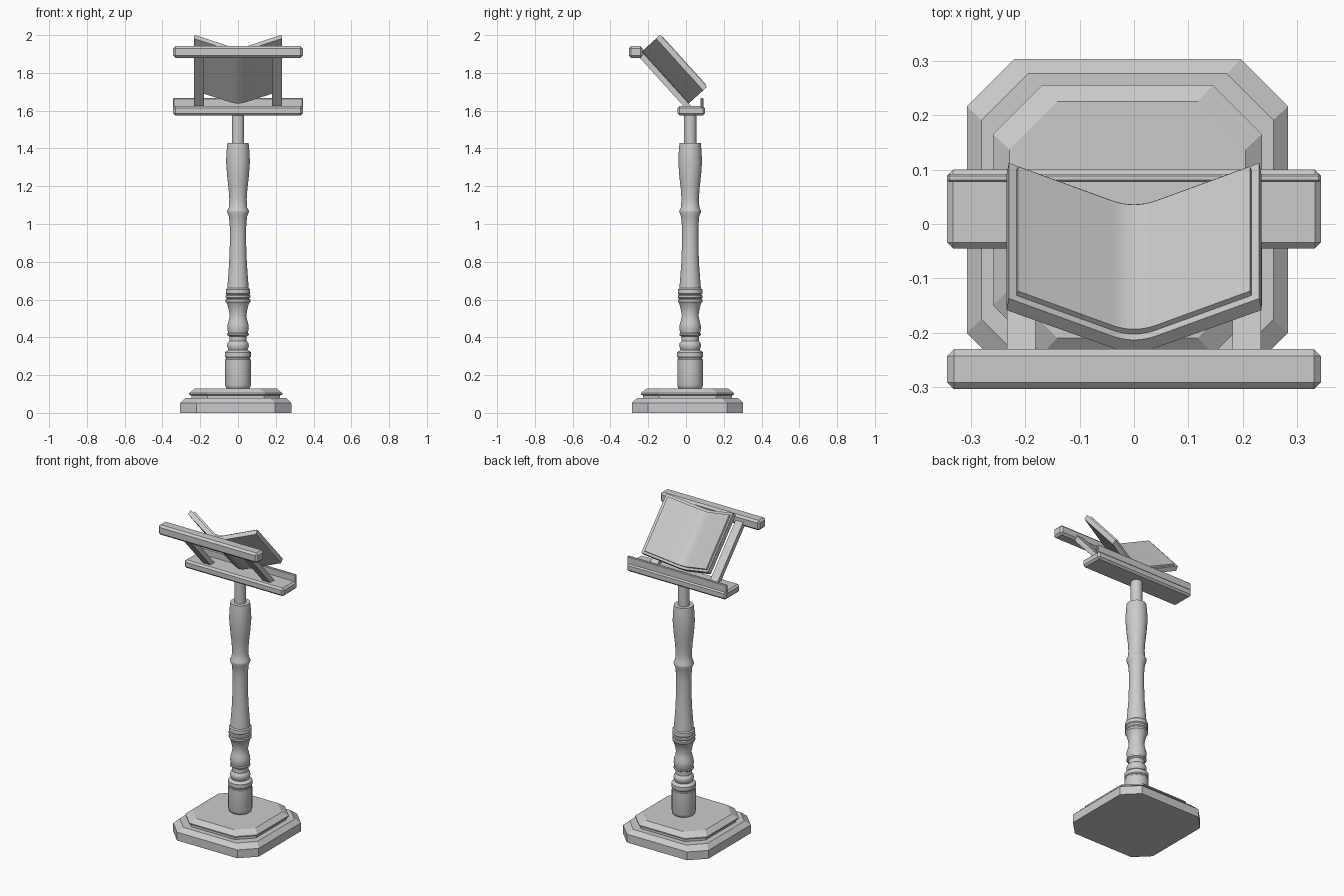
import bpy, bmesh, math
from mathutils import Vector, Matrix

if "Cube" in bpy.data.objects:
    bpy.data.objects.remove(bpy.data.objects["Cube"])

def finish(bm, name, smooth=None):
    bmesh.ops.recalc_face_normals(bm, faces=bm.faces)
    me = bpy.data.meshes.new(name)
    bm.to_mesh(me)
    bm.free()
    ob = bpy.data.objects.new(name, me)
    bpy.context.collection.objects.link(ob)
    if smooth:
        bpy.ops.object.select_all(action='DESELECT')
        bpy.context.view_layer.objects.active = ob
        ob.select_set(True)
        bpy.ops.object.shade_smooth_by_angle(angle=math.radians(smooth))
    return ob

def loft(name, rings, smooth=None):
    """Skin a stack of equal-length point rings and cap both ends."""
    bm = bmesh.new()
    vs = [[bm.verts.new(p) for p in r] for r in rings]
    n = len(vs[0])
    for a, b in zip(vs, vs[1:]):
        for i in range(n):
            j = (i + 1) % n
            bm.faces.new((a[i], a[j], b[j], b[i]))
    bm.faces.new(vs[0][::-1])
    bm.faces.new(vs[-1])
    return finish(bm, name, smooth)

def box(name, lo, hi, bevel=0.0, mat=None):
    lo, hi = Vector(lo), Vector(hi)
    bm = bmesh.new()
    bmesh.ops.create_cube(bm, size=1)
    for v in bm.verts:
        v.co = (lo + hi) / 2 + v.co * (hi - lo)
    if bevel:
        bmesh.ops.bevel(bm, geom=bm.edges[:], offset=bevel, segments=1, affect='EDGES')
    if mat:
        bm.transform(mat)
    return finish(bm, name)

# Stepped octagonal base
def octagon(h, cut, z, cx=-0.012, cy=0.008):
    k = h - cut
    pts = [(h, -k), (h, k), (k, h), (-k, h), (-h, k), (-h, -k), (-k, -h), (k, -h)]
    return [(cx + x, cy + y, z) for x, y in pts]

loft("base_plinth", [octagon(.295, .087, 0), octagon(.295, .087, .052), octagon(.268, .085, .078)])
loft("base_step", [octagon(.235, .085, .07), octagon(.235, .085, .092), octagon(.247, .09, .097),
                   octagon(.247, .09, .104), octagon(.217, .088, .128)])

# Turned column
def lathe(name, profile, cy=0.022, n=32):
    rings = [[(r * math.cos(2 * math.pi * i / n), cy + r * math.sin(2 * math.pi * i / n), z)
              for i in range(n)] for r, z in profile]
    return loft(name, rings, 35)

lathe("column", [
    (.055, .125), (.064, .133), (.068, .148), (.068, .282), (.064, .286), (.064, .292), (.069, .297),
    (.069, .32), (.062, .327), (.05, .332), (.054, .342), (.058, .355), (.055, .37), (.046, .38),
    (.046, .405), (.057, .412), (.057, .419), (.052, .423), (.057, .445), (.056, .465), (.049, .49),
    (.044, .515), (.049, .545), (.058, .58), (.065, .588), (.065, .6), (.059, .604), (.065, .61),
    (.065, .622), (.059, .626), (.065, .632), (.064, .654), (.057, .66), (.053, .71), (.047, .79),
    (.043, .9), (.043, .98), (.048, 1.04), (.057, 1.062), (.057, 1.072), (.049, 1.085),
    (.046, 1.13), (.05, 1.19), (.052, 1.205), (.058, 1.26), (.063, 1.33), (.06, 1.39), (.056, 1.43)])
lathe("neck_post", [(.033, 1.42), (.033, 1.59)], n=24)

# Rails and page lip
box("lower_rail", (-.343, -.045, 1.575), (.343, .1, 1.625), .011)
box("page_lip", (-.343, .077, 1.615), (.343, .092, 1.667), .004)
box("upper_rail", (-.343, -.303, 1.88), (.343, -.23, 1.942), .012)

# Tilted frame: local x across, y up the slope, z out of the book face
up, out = Vector((0, -.671, .741)), Vector((0, .741, .671))
tilt = Matrix.Translation((0, .0146, 1.638)) @ Matrix((Vector((1, 0, 0)), up, out)).transposed().to_4x4()
for side, cx in (("left", -.207), ("right", .207)):
    box(side + "_support", (cx - .026, -.035, -.03), (cx + .026, .395, 0), 0, tilt)

# Open book: a softened V section swept up the slope
def vee(x, slope=.48, w=.04):
    a = abs(x)
    return slope * (x * x / (2 * w) if a < w else a - w / 2)

def book_part(name, half, low, high, d0, d1):
    xs = [-half] + [-.04 + .01 * i for i in range(9)] + [half]
    # lean the outer edges so they stand square to the covers
    sec = [(x, vee(x) + low) for x in xs]
    sec += [(x - math.copysign(.004, x) if abs(x) == half else x, vee(x) + high) for x in reversed(xs)]
    loft(name, [[tilt @ Vector((x, d, n)) for x, n in sec] for d in (d0, d1)], 30)

book_part("book_cover", .234, 0, .029, 0, .371)
book_part("book_pages", .217, .027, .041, .014, .355)
